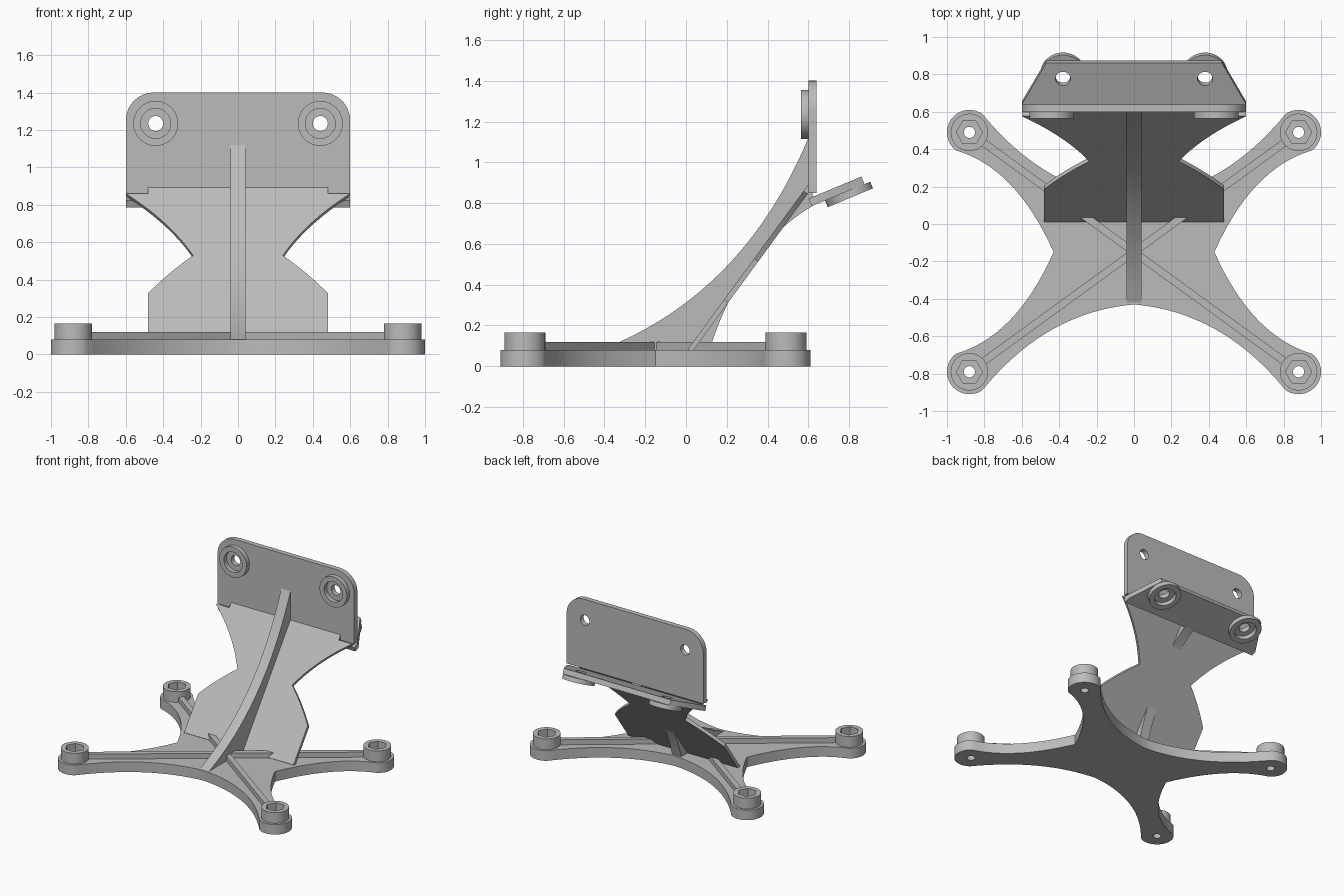
import bpy
import bmesh
from math import atan2, cos, sin, pi
from mathutils import Matrix, Vector

cube = bpy.data.objects.get("Cube")
if cube:
    bpy.data.objects.remove(cube, do_unlink=True)

grey = bpy.data.materials.new("plain_grey")
grey.use_nodes = True
colour = (0.5, 0.5, 0.5, 1)
grey.diffuse_color = colour
grey.node_tree.nodes["Principled BSDF"].inputs["Base Color"].default_value = colour


def circle(cx, cy, r, n=48, start=0.0, sweep=2 * pi):
    """Points round a circle, or along an arc including its end."""
    count = n if sweep == 2 * pi else n + 1
    return [(cx + r * cos(start + sweep * i / n), cy + r * sin(start + sweep * i / n))
            for i in range(count)]


def bow(a, c, b, n=16):
    """Curved edge from a to b, pulled towards c."""
    a, b, c = Vector(a), Vector(b), Vector(c)
    ts = [i / n for i in range(n + 1)]
    return [tuple(a * (1 - t) ** 2 + c * 2 * t * (1 - t) + b * t * t) for t in ts]


def mirror(points):
    """Close a right-hand outline with its left-hand copy."""
    return points + [(-x, y) for x, y in reversed(points) if abs(x) > 1e-5]


def slab(name, loops, depth, origin=(0, 0, 0), u=(1, 0, 0), v=(0, 1, 0)):
    """Outline with holes, drawn in the u-v plane and thickened along u x v."""
    curve = bpy.data.curves.new(name, 'CURVE')
    curve.dimensions = '2D'
    curve.fill_mode = 'BOTH'
    curve.extrude = depth / 2
    for loop in loops:
        spline = curve.splines.new('POLY')
        spline.points.add(len(loop) - 1)
        for p, (x, y) in zip(spline.points, loop):
            p.co = (x, y, 0, 1)
        spline.use_cyclic_u = True
    temp = bpy.data.objects.new(name, curve)
    bpy.context.collection.objects.link(temp)
    bpy.context.view_layer.update()
    graph = bpy.context.evaluated_depsgraph_get()
    mesh = bpy.data.meshes.new_from_object(temp.evaluated_get(graph))
    bpy.data.objects.remove(temp, do_unlink=True)
    bpy.data.curves.remove(curve)

    u, v = Vector(u).normalized(), Vector(v).normalized()
    n = u.cross(v)
    frame = Matrix((u, v, n)).transposed().to_4x4()
    frame.translation = Vector(origin) + n * depth / 2
    bm = bmesh.new()
    bm.from_mesh(mesh)
    bmesh.ops.transform(bm, matrix=frame, verts=bm.verts)
    bmesh.ops.remove_doubles(bm, verts=bm.verts, dist=1e-5)
    bmesh.ops.recalc_face_normals(bm, faces=bm.faces)
    bm.to_mesh(mesh)
    bm.free()
    mesh.materials.clear()
    mesh.materials.append(grey)
    obj = bpy.data.objects.new(name, mesh)
    bpy.context.collection.objects.link(obj)
    bpy.ops.object.select_all(action='DESELECT')
    obj.select_set(True)
    bpy.context.view_layer.objects.active = obj
    bpy.ops.object.shade_smooth_by_angle()
    return obj


# Star-shaped base with four rounded feet
CY = -0.15
FX, FY = 0.88, 0.64
BASE = 0.08
arm = atan2(-FY, FX)
foot = circle(FX, -FY, 0.12, 24, arm - pi / 2, pi)
quarter = bow((0, -0.28), (0.47, -0.32), foot[0]) + foot[1:-1] \
    + bow(foot[-1], (0.63, -0.45), (0.43, 0))
half = quarter + [(x, -y) for x, y in reversed(quarter[:-1])]
feet = [(sx * FX, sy * FY) for sx in (-1, 1) for sy in (-1, 1)]
slab("base_plate", [mirror(half)] + [circle(x, y, 0.03, 24) for x, y in feet],
     BASE, (0, CY, 0))

# Foot bosses with hexagonal pockets
for i, (x, y) in enumerate(feet):
    slab(f"foot_boss_{i + 1}",
         [circle(0, 0, 0.1), circle(0, 0, 0.07, 6)], 0.085, (x, y + CY, BASE))

# Crossed stiffeners on the base
for side in (-1, 1):
    along = Vector((FX, side * FY, 0)).normalized()
    across = Vector((-along.y, along.x, 0))
    slab(f"base_stiffener_{'front' if side < 0 else 'back'}",
         [[(-0.99, -0.02), (0.99, -0.02), (0.99, 0.02), (-0.99, 0.02)]],
         0.04, (0, CY, BASE), along, across)

# Leaning waisted web
web = [(0.48, 0), (0.48, 0.3)] + bow((0.48, 0.3), (0.37, 0.44), (0.24, 0.55))[1:] \
    + bow((0.24, 0.55), (0.36, 0.77), (0.6, 0.96))[1:] + [(0.48, 0.96), (0.48, 1.0)]
lean = Vector((0, 0.59, 0.807)).normalized()
normal = Vector((1, 0, 0)).cross(lean)
slab("leaning_web", [mirror(web)], 0.025,
     Vector((0, 0.01, 0.085)) - normal * 0.025, v=lean)

# Curved spine through the middle of the web
spine = bow((-0.42, 0.08), (0.28, 0.35), (0.6, 1.12), 24) + [(0.62, 1.12), (0.62, 0.84)] \
    + bow((0.645, 0.8), (0.28, 0.6), (0.115, 0.08), 24)
slab("curved_spine", [spine], 0.08, (-0.04, 0, 0), (0, 1, 0), (0, 0, 1))

# Upright mounting plate with rounded top corners
UP = (0, 0, 1)
upright = [(0.6, 0.85)] + circle(0.45, 1.25, 0.15, 16, 0, pi / 2)
slab("upright_plate",
     [mirror(upright)] + [circle(s * 0.44, 1.235, 0.04) for s in (-1, 1)],
     0.04, (0, 0.64, 0), v=UP)

# Sloping rear flange
slope = Vector((0, 0.923, 0.385)).normalized()
normal = Vector((1, 0, 0)).cross(slope)
top = Vector((0, 0.62, 0.83))
HOLE = 0.17
flange = [(0.6, -0.02), (0.6, 0.02), (0.47, 0.26)]
slab("rear_flange", [mirror(flange)] + [circle(s * 0.38, HOLE, 0.04) for s in (-1, 1)],
     0.04, top - normal * 0.04, v=slope)

# Ring bosses on both mounting faces
for s, side in ((-1, "right"), (1, "left")):
    ring = [circle(0, 0, 0.12), circle(0, 0, 0.08)]
    slab(f"upright_boss_{side}", ring, 0.035, (s * 0.44, 0.6, 1.235), v=UP)
    slab(f"flange_boss_{side}", ring, 0.035,
         top + slope * HOLE - normal * 0.075 + Vector((s * 0.38, 0, 0)), v=slope)
